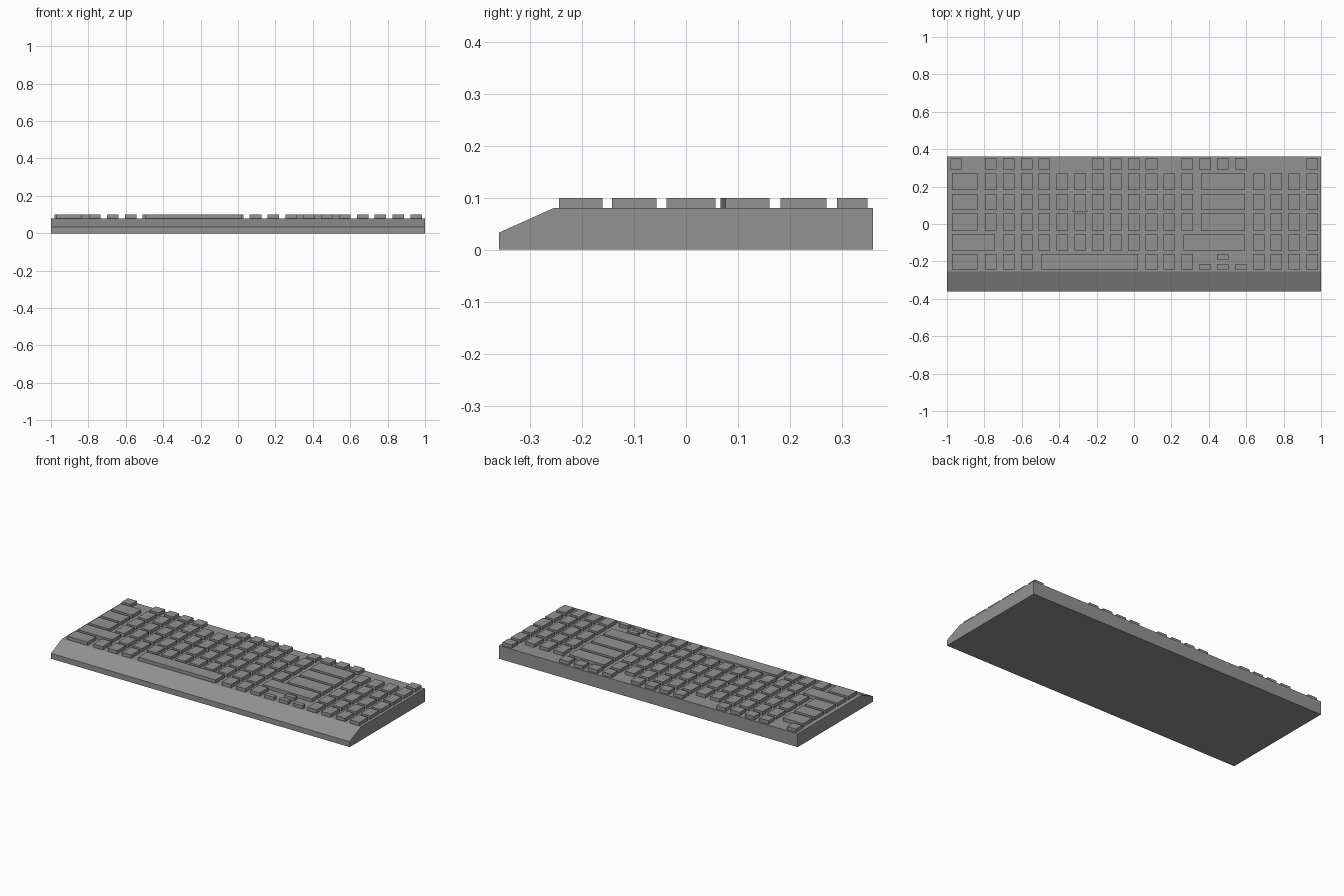
import bpy
import bmesh

if "Cube" in bpy.data.objects:
    bpy.data.objects.remove(bpy.data.objects["Cube"])

TOP, KEY_TOP = 0.08, 0.10     # deck height and key height
PITCH, KEY_W = 0.0954, 0.062  # column spacing and single key width

# Dark grey plastic
plastic = bpy.data.materials.new("dark_grey")
plastic.diffuse_color = (0.29, 0.29, 0.29, 1)
plastic.use_nodes = True
plastic.node_tree.nodes["Principled BSDF"].inputs["Base Color"].default_value = plastic.diffuse_color


def col(i):
    """Left and right x of the single key in column i."""
    c = -0.765 + PITCH * i
    return (c - KEY_W / 2, c + KEY_W / 2)


def finish(bm, name):
    bmesh.ops.recalc_face_normals(bm, faces=bm.faces[:])
    me = bpy.data.meshes.new(name)
    bm.to_mesh(me)
    bm.free()
    me.materials.append(plastic)
    ob = bpy.data.objects.new(name, me)
    bpy.context.collection.objects.link(ob)
    return ob


def add_prism(bm, points, axis, a, b):
    """Extrude a closed outline from a to b along x or z."""
    def place(p, t):
        return (t, p[0], p[1]) if axis == 'x' else (p[0], p[1], t)
    face = bm.faces.new([bm.verts.new(place(p, a)) for p in points])
    ext = bmesh.ops.extrude_face_region(bm, geom=[face])
    for v in ext['geom']:
        if isinstance(v, bmesh.types.BMVert):
            v.co['xyz'.index(axis)] = b


def add_key(bm, x, y):
    outline = [(x[0], y[0]), (x[1], y[0]), (x[1], y[1]), (x[0], y[1])]
    add_prism(bm, outline, 'z', TOP, KEY_TOP)


def key_row(name, y, spans):
    bm = bmesh.new()
    for x in spans:
        add_key(bm, x, y)
    return finish(bm, name)


def cols(*indices):
    return [col(i) for i in indices]


# Case with sloping front edge
bm = bmesh.new()
add_prism(bm, [(-0.36, 0), (0.36, 0), (0.36, TOP), (-0.255, TOP), (-0.36, 0.033)],
          'x', -1, 1)
finish(bm, "case")

pad = cols(15, 16, 17, 18)
left_wide, right_wide = (-0.973, -0.837), (0.358, 0.594)

# Function keys, with the corner key at far left
key_row("function_keys", (0.291, 0.349),
        [(-0.982, -0.921)] + cols(0, 1, 2, 3, 6, 7, 8, 9, 11, 12, 13, 14, 18))

# Number and middle letter rows
for name, y in (("number_keys", (0.182, 0.27)),
                ("middle_keys", (-0.038, 0.057))):
    key_row(name, y, [left_wide, right_wide] + cols(*range(12)) + pad)

# Upper letter row, with one key flared at its front edge
y = (0.076, 0.161)
key_row("upper_keys", y,
        [left_wide, right_wide] + cols(*[i for i in range(12) if i != 5]) + pad)
bm = bmesh.new()
x0, x1 = col(5)
add_prism(bm, [(x0 - 0.012, 0.066), (x1 + 0.012, 0.066), (x1, y[0]),
               (x1, y[1]), (x0, y[1]), (x0, y[0])], 'z', TOP, KEY_TOP)
finish(bm, "flared_key")

# Lower letter row
key_row("lower_keys", (-0.142, -0.057),
        [(-0.973, -0.743), (0.264, 0.594)] + cols(*range(1, 11)) + pad)

# Bottom row with space bar
key_row("bottom_keys", (-0.244, -0.161),
        [left_wide] + cols(0, 1, 2, 9, 10, 11) + pad)
key_row("space_bar", (-0.244, -0.161), [(-0.497, 0.021)])

# Arrow keys
key_row("side_arrow_keys", (-0.244, -0.217), cols(12, 13, 14))
key_row("up_arrow_key", (-0.189, -0.161), cols(13))
